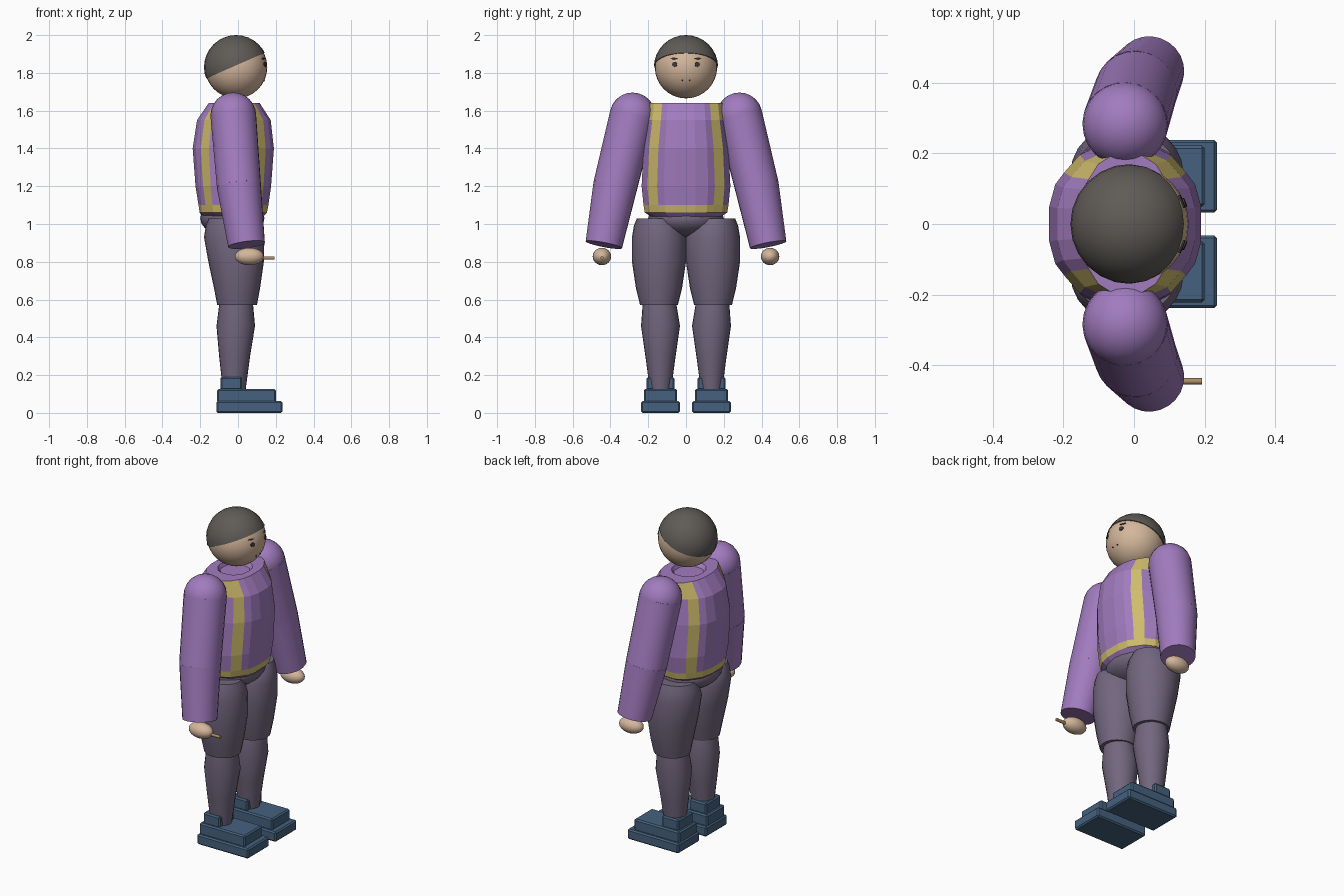
import bpy, bmesh, math
from mathutils import Vector, Matrix

cube = bpy.data.objects.get("Cube")
if cube:
    bpy.data.objects.remove(cube)


def material(name, rgb):
    m = bpy.data.materials.new(name)
    m.use_nodes = True
    m.diffuse_color = (*rgb, 1)
    m.node_tree.nodes["Principled BSDF"].inputs["Base Color"].default_value = (*rgb, 1)
    return m


PURPLE = material("purple cloth", (.36, .20, .52))
YELLOW = material("yellow trim", (.62, .50, .15))
TROUSERS = material("grey purple cloth", (.17, .135, .21))
SHOES = material("blue leather", (.06, .12, .21))
SKIN = material("skin", (.66, .47, .33))
HAIR = material("dark grey hair", (.115, .105, .095))
DARK = material("dark face marks", (.05, .04, .04))
WOOD = material("tan wood", (.42, .27, .13))


def finish(bm, name, mats, smooth=35):
    bmesh.ops.recalc_face_normals(bm, faces=bm.faces)
    me = bpy.data.meshes.new(name)
    bm.to_mesh(me)
    bm.free()
    ob = bpy.data.objects.new(name, me)
    bpy.context.collection.objects.link(ob)
    for m in mats:
        me.materials.append(m)
    if smooth:
        bpy.ops.object.select_all(action='DESELECT')
        ob.select_set(True)
        bpy.context.view_layer.objects.active = ob
        bpy.ops.object.shade_smooth_by_angle(angle=math.radians(smooth))
    return ob


def ball(name, centre, radii, mat, seg=24):
    bm = bmesh.new()
    bmesh.ops.create_uvsphere(bm, u_segments=seg, v_segments=seg // 2, radius=1,
                              matrix=Matrix.Translation(centre) @ Matrix.Diagonal((*radii, 1)))
    return finish(bm, name, [mat])


def rod(name, a, b, r1, r2, mat, seg=24):
    a, b = Vector(a), Vector(b)
    turn = (b - a).to_track_quat('Z', 'Y').to_matrix().to_4x4()
    bm = bmesh.new()
    bmesh.ops.create_cone(bm, cap_ends=True, segments=seg, radius1=r1, radius2=r2,
                          depth=(b - a).length, matrix=Matrix.Translation((a + b) / 2) @ turn)
    return finish(bm, name, [mat])


def box(name, lo, hi, mat, bevel=.008):
    lo, hi = Vector(lo), Vector(hi)
    bm = bmesh.new()
    bmesh.ops.create_cube(bm, size=1, matrix=Matrix.Translation((lo + hi) / 2)
                          @ Matrix.Diagonal((*(hi - lo), 1)))
    if bevel:
        bmesh.ops.bevel(bm, geom=bm.edges[:], offset=bevel, segments=1, affect='EDGES')
    return finish(bm, name, [mat], 0)


def loft(rings, outline):
    """Stack scaled copies of an outline; rings are (z, x, y, half x, half y)."""
    bm = bmesh.new()
    rows = [[bm.verts.new((cx + rx * u, cy + ry * v, z)) for u, v in outline]
            for z, cx, cy, rx, ry in rings]
    n = len(outline)
    sides = []
    for k, (a, b) in enumerate(zip(rows, rows[1:])):
        for i in range(n):
            j = (i + 1) % n
            sides.append((k, i, bm.faces.new((a[i], a[j], b[j], b[i]))))
    bm.faces.new(rows[0])
    bm.faces.new(rows[-1])
    return bm, sides


# Faceted jacket with a belt and shoulder straps
quarter = [(1, .22), (.92, .5), (.8, .65), (.6, .87), (.3, 1)]
half = quarter + [(-u, v) for u, v in reversed(quarter)]
outline = half + [(-u, -v) for u, v in half]
bm, sides = loft([(1.03, -.025, 0, .15, .17), (1.06, -.025, 0, .178, .218),
                  (1.10, -.024, 0, .185, .225), (1.20, -.025, 0, .2, .235),
                  (1.40, -.025, 0, .215, .225), (1.55, -.022, 0, .195, .205),
                  (1.64, -.02, 0, .135, .195), (1.64, -.02, 0, .09, .1),
                  (1.62, -.02, 0, .08, .08)], outline)
for k, i, f in sides:
    s = i % 10
    belt = k == 1
    strap = 1 < k < 5 and s in (2, 6)
    shoulder = k == 5 and 2 <= s <= 6
    f.material_index = int(belt or strap or shoulder)
finish(bm, "jacket", [PURPLE, YELLOW], 0)

# Head and slanted cap of hair
head_c = Vector((-.01, 0, 1.83))
HEAD_R = .165
ball("head", head_c, (HEAD_R,) * 3, SKIN, 32)
bm = bmesh.new()
bmesh.ops.create_uvsphere(bm, u_segments=24, v_segments=16, radius=.17,
                          matrix=Matrix.Translation(head_c))
cut = bmesh.ops.bisect_plane(bm, geom=bm.verts[:] + bm.edges[:] + bm.faces[:],
                             plane_co=(-.01, 0, 1.84), plane_no=(-.4, 0, .91), clear_inner=True)
bmesh.ops.holes_fill(bm, edges=[e for e in bm.edges if e.is_boundary])
finish(bm, "hair", [HAIR])


# Thin face marks laid on the head surface
def face_mark(name, y, z, half_y, half_z):
    d = Vector((math.sqrt(HEAD_R ** 2 - y * y - (z - head_c.z) ** 2), y, z - head_c.z))
    turn = d.to_track_quat('X', 'Z').to_matrix().to_4x4()
    bm = bmesh.new()
    bmesh.ops.create_cone(bm, cap_ends=True, segments=16, radius1=1, radius2=1, depth=1,
                          matrix=Matrix.Translation(head_c + d) @ turn
                          @ Matrix.Diagonal((.006, half_y, half_z, 1))
                          @ Matrix.Rotation(math.pi / 2, 4, 'Y'))
    finish(bm, name, [DARK])


# Hips
ball("hips", (-.03, 0, 1.03), (.17, .2, .1), TROUSERS)

circle = [(math.cos(math.tau * i / 24), math.sin(math.tau * i / 24)) for i in range(24)]
for side, s in (("left", 1), ("right", -1)):
    face_mark(side + "_eye", s * .06, 1.845, .014, .013)
    face_mark(side + "_brow", s * .064, 1.876, .019, .004)
    face_mark(side + "_nostril", s * .02, 1.76, .004, .004)

    # Arm: round shoulder and elbow, flat cuff
    shoulder, elbow, wrist = (-.025, s * .283, 1.575), (.005, s * .375, 1.2), (.045, s * .435, .89)
    ball(side + "_shoulder", shoulder, (.121,) * 3, PURPLE)
    rod(side + "_upper_arm", shoulder, elbow, .121, .117, PURPLE)
    ball(side + "_elbow", elbow, (.117,) * 3, PURPLE)
    rod(side + "_forearm", elbow, wrist, .117, .098, PURPLE)
    ball(side + "_hand", (.06, s * .445, .828), (.077, .049, .046), SKIN)

    # Leg: full thigh over a tapered shin
    bm, _ = loft([(1.03, -.02, s * .16, .135, .1), (.99, -.02, s * .148, .15, .128),
                  (.93, -.02, s * .143, .16, .143), (.8, -.01, s * .143, .147, .143),
                  (.66, -.005, s * .143, .122, .122), (.57, -.005, s * .143, .105, .1)], circle)
    finish(bm, side + "_thigh", [TROUSERS])
    bm, _ = loft([(.57, -.01, s * .14, .09, .09), (.46, -.012, s * .135, .102, .103),
                  (.3, -.018, s * .135, .082, .08), (.12, -.02, s * .135, .06, .056)], circle)
    finish(bm, side + "_shin", [TROUSERS])

    # Stepped shoe
    for part, x0, x1, w, z0, z1 in (("sole", -.115, .235, .103, 0, .062),
                                    ("upper", -.11, .2, .087, .055, .127),
                                    ("heel_cuff", -.093, .02, .073, .12, .19)):
        box(f"{side}_shoe_{part}", (x0, s * .135 - w, z0), (x1, s * .135 + w, z1), SHOES)

# Short stick held in the right hand
rod("stick", (.08, -.445, .82), (.192, -.445, .82), .009, .009, WOOD, 12)
